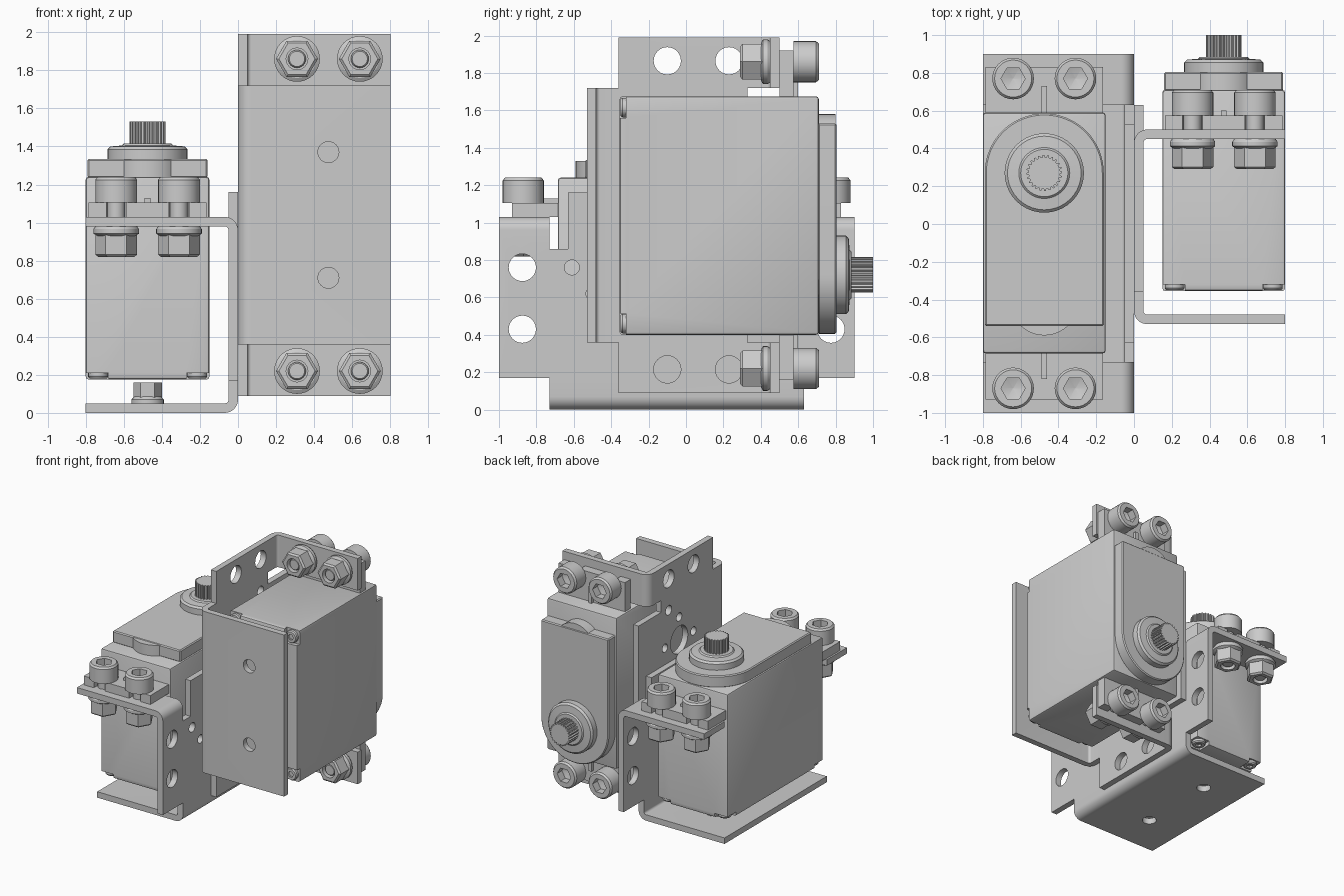
import bpy, bmesh
from math import sin, cos, pi, radians
from mathutils import Matrix

if "Cube" in bpy.data.objects:
    bpy.data.objects.remove(bpy.data.objects["Cube"])

parts = []
CX, SY = -0.475, 0.27          # servo centre line and shaft position


def finish(name, bm, keep):
    bmesh.ops.recalc_face_normals(bm, faces=bm.faces)
    me = bpy.data.meshes.new(name)
    bm.to_mesh(me)
    bm.free()
    ob = bpy.data.objects.new(name, me)
    bpy.context.collection.objects.link(ob)
    if keep:
        parts.append(ob)
    return ob


def prism(name, pts, axis, a, b, keep=True):
    place = {'x': lambda u, v, t: (t, u, v),
             'y': lambda u, v, t: (u, t, v),
             'z': lambda u, v, t: (u, v, t)}[axis]
    bm = bmesh.new()
    lo = [bm.verts.new(place(u, v, a)) for u, v in pts]
    hi = [bm.verts.new(place(u, v, b)) for u, v in pts]
    bm.faces.new(lo)
    bm.faces.new(hi)
    n = len(pts)
    for i in range(n):
        j = (i + 1) % n
        bm.faces.new((lo[i], lo[j], hi[j], hi[i]))
    return finish(name, bm, keep)


def box(name, x, y, z, keep=True):
    return prism(name, [(x[0], y[0]), (x[1], y[0]), (x[1], y[1]), (x[0], y[1])],
                 'z', z[0], z[1], keep)


def arc(cx, cy, r, a0, a1, n=8):
    return [(cx + r * cos(radians(a0 + (a1 - a0) * i / n)),
             cy + r * sin(radians(a0 + (a1 - a0) * i / n))) for i in range(n + 1)]


def circle(cx, cy, r, n=32):
    return arc(cx, cy, r, 0, 360, n)[:-1]


def lathe(name, prof, x, y, sides=32, keep=True):
    bm = bmesh.new()
    rings = [[bm.verts.new((x + r * cos(2 * pi * i / sides),
                            y + r * sin(2 * pi * i / sides), z))
              for i in range(sides)] for r, z in prof]
    for p, q in zip(rings, rings[1:]):
        for i in range(sides):
            j = (i + 1) % sides
            bm.faces.new((p[i], p[j], q[j], q[i]))
    bm.faces.new(rings[0])
    bm.faces.new(rings[-1])
    return finish(name, bm, keep)


def apply(ob, mod):
    bpy.context.view_layer.objects.active = ob
    bpy.ops.object.modifier_apply(modifier=mod.name)


def cut(ob, cutters):
    for c in cutters:
        m = ob.modifiers.new('cut', 'BOOLEAN')
        m.operation, m.solver, m.object = 'DIFFERENCE', 'EXACT', c
        apply(ob, m)
        bpy.data.objects.remove(c, do_unlink=True)


def bevel(ob, w, seg=2):
    m = ob.modifiers.new('bevel', 'BEVEL')
    m.width, m.segments = w, seg
    apply(ob, m)


# bent sheet bracket: C profile, trimmed into base, side wall and two flanges
R, T = 0.07, 0.02
prof = ([(-0.8, 0)] + arc(-R, R, R, -90, 0) + arc(-R, 1.03 - R, R, 0, 90)
        + [(-0.8, 1.03), (-0.8, 0.98)] + arc(-R, 1.03 - R, T, 90, 0)
        + arc(-R, R, T, 0, -90) + [(-0.8, 0.05)])
bracket = prism('bracket', prof, 'y', -1.0, 0.9)
cutters = [box('c', (-1, 1), (-1.1, -0.73), (-1, 0.17), False),
           box('c', (-1, 1), (0.63, 1.1), (-1, 0.17), False),
           box('c', (-1, 1), (-0.73, 0.63), (0.86, 1.5), False)]
holes = [(y, z, 0.073) for y in (-0.875, 0.775) for z in (0.43, 0.76)]
holes += [(-0.61, 0.76, 0.04), (0.51, 0.76, 0.04), (-0.31, 0.62, 0.115)]
holes += [(-0.31 + 0.19 * a, 0.62 + 0.19 * b, 0.035)
          for a, b in ((1, 0), (-1, 0), (0, 1), (0, -1))]
for y, z, r in holes:
    cutters.append(prism('c', circle(y, z, r, 24), 'x', -0.1, 0.1, False))
for y in (-0.38, 0.28):
    cutters.append(prism('c', circle(CX, y, 0.055, 24), 'z', -0.1, 0.1, False))
cut(bracket, cutters)
box('bracket_tongue', (-0.05, 0), (-0.63, 0.53), (0.86, 1.16))

# servo case with recessed bottom corners
case = box('servo_case', (-0.8, -0.15), (-0.685, 0.59), (0.175, 1.24))
bevel(case, 0.015)
corners = [(x, y) for x in (-0.735, -0.215) for y in (-0.625, 0.53)]
cut(case, [box('c', (x - 0.07, x + 0.055) if x < CX else (x - 0.055, x + 0.07),
               (y - 0.07, y + 0.055) if y < 0 else (y - 0.055, y + 0.07),
               (0.1, 0.21), False) for x, y in corners])
for x, y in corners:
    s = lathe('case_screw', [(0.045, 0.18), (0.052, 0.19), (0.052, 0.215)], x, y, 24)
    cut(s, [lathe('c', [(0.025, 0.1), (0.025, 0.195)], x, y, 6, False)])

# mounting ears with open slots and centre ribs
for sgn, y0, y1, ys in ((-1, -0.93, -0.67, -0.87), (1, 0.57, 0.83, 0.77)):
    ear = box('mounting_ear', (-0.785, -0.165), (y0, y1), (1.03, 1.105))
    slots = []
    for x in (-0.64, -0.31):
        pts = arc(x, ys, 0.052, 180, 360, 12) if sgn > 0 else arc(x, ys, 0.052, 0, 180, 12)
        e = ys + sgn * 0.2
        pts += [(pts[-1][0], e), (pts[0][0], e)]
        slots.append(prism('c', pts, 'z', 0.9, 1.2, False))
    cut(ear, slots)
    rib = (-0.82, -0.67) if sgn < 0 else (0.57, 0.73)
    box('ear_rib', (CX - 0.015, CX + 0.015), rib, (1.09, 1.13))

# gear cover: rounded round the shaft, small bulge at the other end
cover = [(CX - 0.315, -0.54), (CX + 0.315, -0.54)] + arc(CX, SY, 0.315, 0, 180, 32)
bevel(prism('gear_cover', cover, 'z', 1.235, 1.335), 0.008, 1)
prism('cover_bulge', circle(CX, -0.41, 0.18, 40), 'z', 1.235, 1.33)

# collar and splined output shaft
lathe('shaft_collar', [(0.21, 1.33), (0.21, 1.385), (0.195, 1.40), (0.135, 1.405),
                       (0.125, 1.415)], CX, SY, 40)
teeth = []
for i in range(24):
    for da, r in ((0, 0.095), (5, 0.095), (7.5, 0.083), (12.5, 0.083)):
        a = radians(i * 15 + da)
        teeth.append((CX + r * cos(a), SY + r * sin(a)))
prism('splined_shaft', teeth, 'z', 1.40, 1.53)

# cap screws and flanged nuts
for x in (-0.64, -0.31):
    for y in (-0.87, 0.77):
        head = lathe('screw_head', [(0.11, 1.105), (0.11, 1.225), (0.098, 1.24)], x, y)
        cut(head, [lathe('c', [(0.003, 1.155), (0.064, 1.175), (0.064, 1.3)], x, y, 6, False)])
        lathe('screw_shank', [(0.04, 0.835), (0.047, 0.845), (0.047, 1.11)], x, y, 24)
        lathe('nut_flange', [(0.1, 0.93), (0.12, 0.942), (0.12, 0.965), (0.11, 0.98)], x, y)
        nut = lathe('nut', [(0.095, 0.82), (0.11, 0.832), (0.11, 0.95)], x, y, 6)
        cut(nut, [lathe('c', [(0.057, 0.7), (0.057, 0.87)], x, y, 24, False)])

# second assembly: same parts mirrored and turned so its shaft points backwards
M = Matrix(((-1, 0, 0, 0), (0, 0, 1, -0.53), (0, -1, 0, 0.99), (0, 0, 0, 1)))
for ob in list(parts):
    me = ob.data.copy()
    me.transform(M)
    me.flip_normals()
    twin = bpy.data.objects.new('second_' + ob.name, me)
    bpy.context.collection.objects.link(twin)
    parts.append(twin)

# pivot nut on the inside of the upright servo's base
lathe('pivot_nut_flange', [(0.085, 0.05), (0.085, 0.07), (0.07, 0.085)], CX, 0.28)
lathe('pivot_nut', [(0.075, 0.07), (0.075, 0.16)], CX, 0.28, 6)

bpy.ops.object.select_all(action='DESELECT')
for ob in parts:
    ob.select_set(True)
bpy.context.view_layer.objects.active = parts[0]
bpy.ops.object.shade_smooth_by_angle(angle=radians(30))
